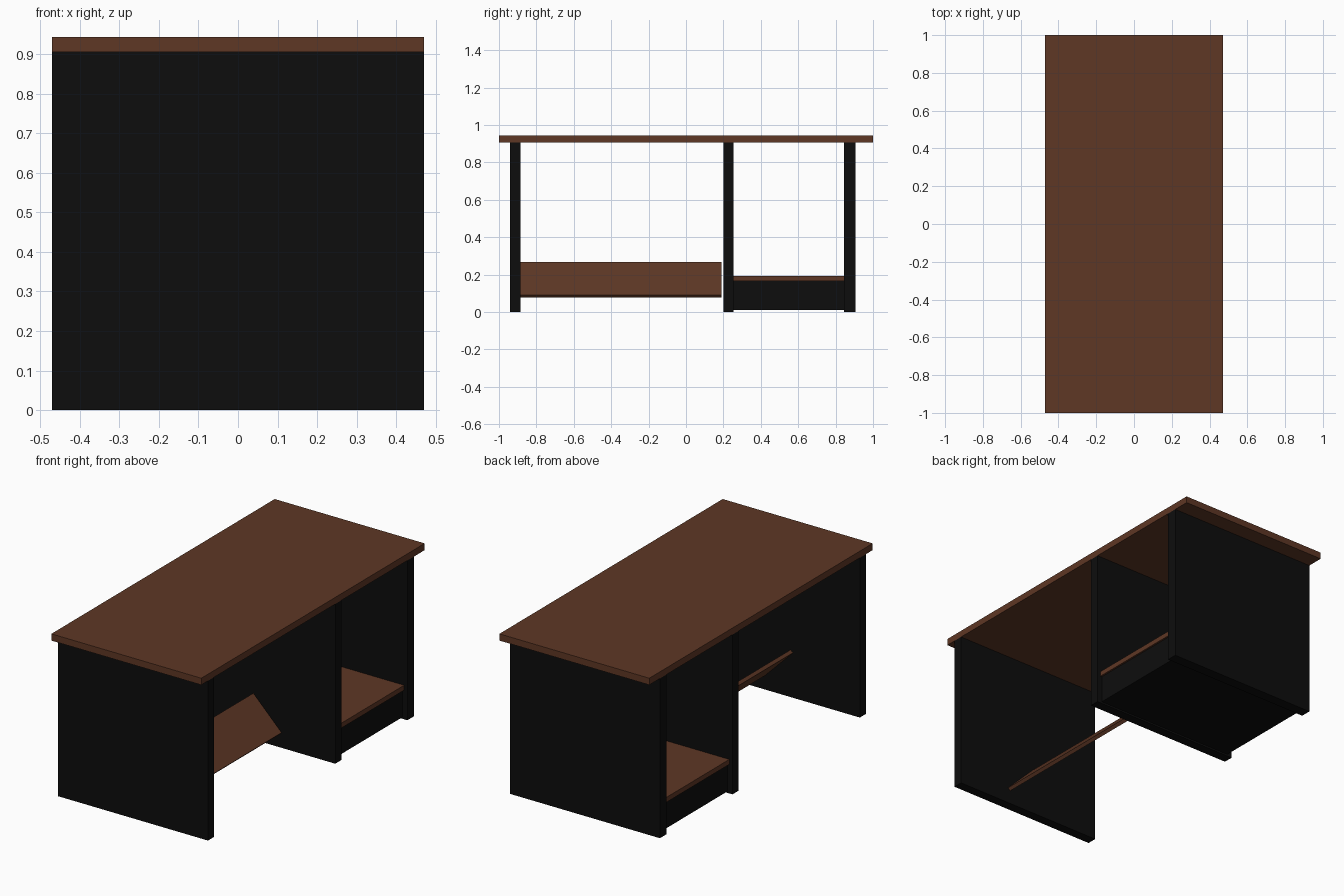
import bpy
import math

default_cube = bpy.data.objects.get("Cube")
if default_cube:
    bpy.data.objects.remove(default_cube, do_unlink=True)


def make_material(name, rgb):
    mat = bpy.data.materials.new(name)
    mat.use_nodes = True
    color = (*rgb, 1.0)
    mat.diffuse_color = color
    mat.node_tree.nodes["Principled BSDF"].inputs["Base Color"].default_value = color
    return mat


brown = make_material("brown wood", (0.112, 0.038, 0.018))
black = make_material("black panel", (0.004, 0.004, 0.004))


def box(name, low, high, mat, tilt=0.0):
    """Box between two corners, optionally tilted about its own y axis."""
    center = [(a + b) / 2 for a, b in zip(low, high)]
    size = [b - a for a, b in zip(low, high)]
    bpy.ops.mesh.primitive_cube_add(size=1, location=center)
    obj = bpy.context.object
    obj.name = name
    obj.scale = size
    bpy.ops.object.transform_apply(location=False, rotation=False, scale=True)
    obj.rotation_euler.y = tilt
    obj.data.materials.append(mat)
    return obj


HALF = 0.47        # half depth of the desk
UNDER = 0.905      # underside of the desktop

# Desktop
box("desktop", (-HALF, -1, UNDER), (HALF, 1, 0.943), brown)

# Three upright panels
for name, y0, y1 in (("front_end_panel", -0.94, -0.885),
                     ("middle_panel", 0.2, 0.255),
                     ("back_end_panel", 0.845, 0.905)):
    box(name, (-HALF, y0, 0), (HALF, y1, UNDER), black)

# Closed plinth with a low shelf on it
box("plinth", (-0.44, 0.255, 0.01), (0.44, 0.845, 0.165), black)
box("shelf", (-0.45, 0.255, 0.165), (0.45, 0.845, 0.193), brown)

# Sloping footrest in the knee space
box("footrest", (-0.08, -0.885, 0.163), (0.17, 0.19, 0.183), brown,
    tilt=math.radians(45))
